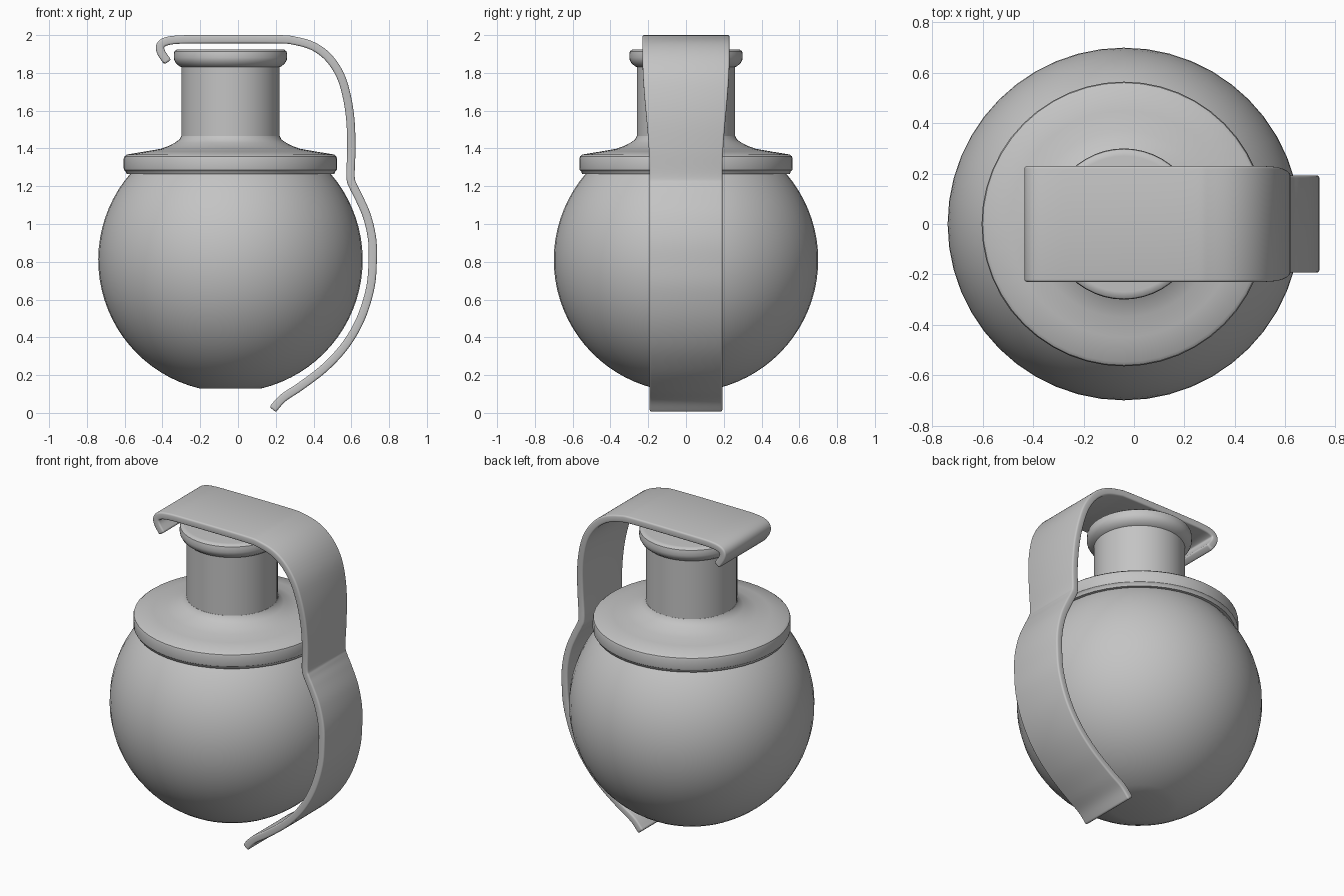
import bpy, bmesh, math
from mathutils import Vector

cube = bpy.data.objects.get("Cube")
if cube:
    bpy.data.objects.remove(cube, do_unlink=True)

grey = bpy.data.materials.new("plain grey")
grey.use_nodes = True
grey.diffuse_color = (0.55, 0.55, 0.55, 1)
grey.node_tree.nodes["Principled BSDF"].inputs["Base Color"].default_value = (0.55, 0.55, 0.55, 1)

AXIS_X = -0.04   # the round parts share this vertical axis
SIDES = 48


def finish(name, bm, angle=30):
    """Turn a bmesh into a smooth shaded grey object."""
    mesh = bpy.data.meshes.new(name)
    bm.to_mesh(mesh)
    bm.free()
    mesh.materials.append(grey)
    obj = bpy.data.objects.new(name, mesh)
    bpy.context.collection.objects.link(obj)
    bpy.ops.object.select_all(action='DESELECT')
    obj.select_set(True)
    bpy.context.view_layer.objects.active = obj
    bpy.ops.object.shade_smooth_by_angle(angle=math.radians(angle))
    return obj


def lathe(name, profile):
    """Revolve (radius, height) points into a closed solid."""
    bm = bmesh.new()
    rings = []
    for r, z in profile:
        ring = []
        for i in range(SIDES):
            a = math.tau * i / SIDES
            ring.append(bm.verts.new((AXIS_X + r * math.cos(a), r * math.sin(a), z)))
        rings.append(ring)
    for low, high in zip(rings, rings[1:]):
        for i in range(SIDES):
            j = (i + 1) % SIDES
            bm.faces.new((low[i], low[j], high[j], high[i]))
    bm.faces.new(rings[0][::-1])
    bm.faces.new(rings[-1])
    return finish(name, bm)


def smooth_path(points, steps=6):
    """Catmull-Rom curve through the points."""
    p = [Vector(q) for q in points]
    p = [2 * p[0] - p[1]] + p + [2 * p[-1] - p[-2]]
    out = []
    for a, b, c, d in zip(p, p[1:], p[2:], p[3:]):
        for s in range(steps):
            t = s / steps
            out.append(0.5 * (2 * b + (c - a) * t + (2 * a - 5 * b + 4 * c - d) * t * t
                              + (3 * b - a - 3 * c + d) * t ** 3))
    return out + [p[-2]]


# Round body with a flat base
R, CENTRE_Z = 0.7, 0.81
start, end, rows = math.radians(-76.3), math.radians(50), 28
angles = [start + (end - start) * i / rows for i in range(rows + 1)]
lathe("body", [(R * math.cos(a), CENTRE_Z + R * math.sin(a)) for a in angles])

# Collar with rounded rim, sloping shoulder
lathe("collar", [(0.50, 1.265), (0.55, 1.265), (0.555, 1.278), (0.563, 1.285), (0.565, 1.295),
                 (0.565, 1.345), (0.561, 1.358), (0.548, 1.368), (0.45, 1.384), (0.37, 1.398),
                 (0.33, 1.412), (0.295, 1.43), (0.27, 1.447), (0.261, 1.465), (0.24, 1.465)])

# Neck with flared lip
lathe("neck", [(0.26, 1.40), (0.26, 1.83), (0.27, 1.835), (0.288, 1.85), (0.298, 1.868),
               (0.30, 1.88), (0.30, 1.90), (0.297, 1.914), (0.285, 1.923), (0.27, 1.925)])

# Bent lever strip running over the top and down the left side
path = smooth_path([(-0.372, 1.857), (-0.405, 1.905), (-0.412, 1.94), (-0.39, 1.963), (-0.33, 1.975),
                    (-0.2, 1.978), (0.2, 1.978), (0.3, 1.97), (0.4, 1.94), (0.48, 1.88), (0.54, 1.79),
                    (0.575, 1.68), (0.595, 1.55), (0.6, 1.4), (0.596, 1.25), (0.61, 1.2), (0.64, 1.14),
                    (0.683, 1.04), (0.71, 0.92), (0.713, 0.8), (0.70, 0.66), (0.65, 0.5),
                    (0.57, 0.36), (0.46, 0.24), (0.33, 0.14), (0.24, 0.08), (0.183, 0.018)])
bm = bmesh.new()
previous = None
for i, point in enumerate(path):
    t = min(1, max(0, (point.y - 1.28) / 0.6))
    half = 0.193 + 0.037 * t * t * (3 - 2 * t)
    pair = [bm.verts.new((point.x, s * half, point.y)) for s in (-1, 1)]
    if previous:
        bm.faces.new((previous[0], previous[1], pair[1], pair[0]))
    previous = pair
lever = finish("lever", bm, 40)
solid = lever.modifiers.new("thickness", 'SOLIDIFY')
solid.thickness = 0.044
solid.offset = 0
bevel = lever.modifiers.new("soft edges", 'BEVEL')
bevel.width = 0.01
bevel.segments = 3
bevel.limit_method = 'ANGLE'
bevel.angle_limit = math.radians(50)
bevel.use_clamp_overlap = False
# Shade by angle again after the thickness is added
lever.data.shade_smooth()
